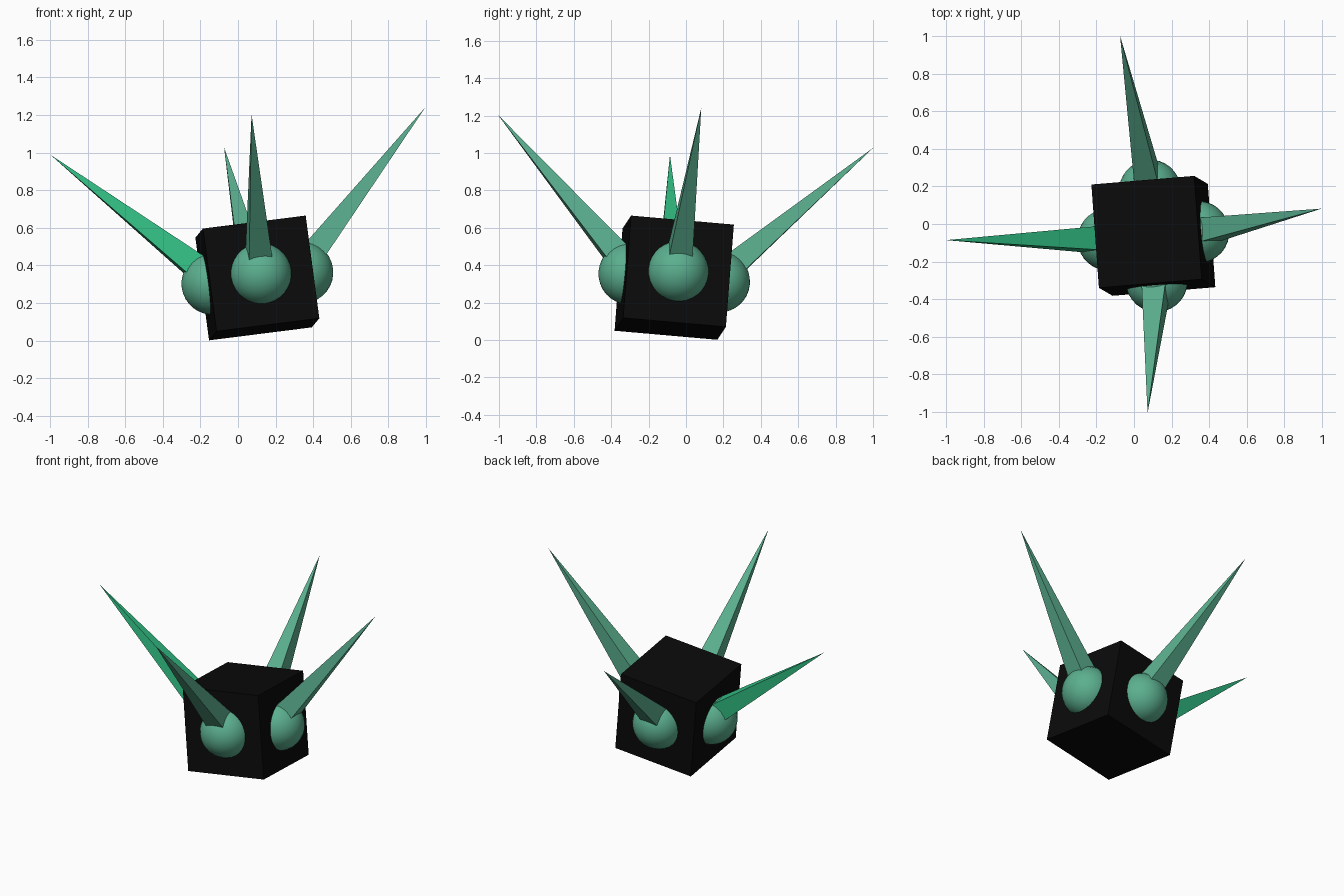
import bpy, bmesh, math
from mathutils import Vector, Matrix

if "Cube" in bpy.data.objects:
    bpy.data.objects.remove(bpy.data.objects["Cube"])

# Tilted frame of the whole model
ux = Vector((0.989, 0.083, 0.125)).normalized()
uz = ux.cross(Vector((-0.072, 0.993, -0.087))).normalized()
uy = uz.cross(ux)
tilt = Matrix((ux, uy, uz)).transposed().to_4x4()
frame = Matrix.Translation((0.103, -0.063, 0.333)) @ tilt


def material(name, rgb):
    m = bpy.data.materials.new(name)
    m.diffuse_color = (*rgb, 1)
    m.use_nodes = True
    m.node_tree.nodes["Principled BSDF"].inputs["Base Color"].default_value = m.diffuse_color
    return m


black = material("black", (0.003, 0.003, 0.003))
muted_green = material("muted green", (0.105, 0.43, 0.275))
bright_green = material("bright green", (0.032, 0.52, 0.23))


def add(name, bm, mat, matrix, smooth=False):
    mesh = bpy.data.meshes.new(name)
    for f in bm.faces:
        f.smooth = smooth
    bm.to_mesh(mesh)
    bm.free()
    mesh.materials.append(mat)
    ob = bpy.data.objects.new(name, mesh)
    bpy.context.collection.objects.link(ob)
    ob.matrix_world = matrix
    return ob


# Body cube
bm = bmesh.new()
bmesh.ops.create_cube(bm, size=0.553)
add("body", bm, black, frame)

# One ball joint and one square spike on each side
tip, base = Vector((1.01, 0, 0.792)), Vector((0.215, 0, 0))
length = (tip - base).length
pitch = math.atan2(tip.x - base.x, tip.z - base.z)
sides = [("right", 0), ("back", 90), ("left", 180), ("front", 270)]
for side, angle in sides:
    turn = frame @ Matrix.Rotation(math.radians(angle), 4, 'Z')

    bm = bmesh.new()
    bmesh.ops.create_uvsphere(bm, u_segments=32, v_segments=16, radius=0.165)
    add(side + "_ball", bm, muted_green,
        turn @ Matrix.Translation((0.242, 0, 0)), True)

    bm = bmesh.new()
    bmesh.ops.create_cone(bm, cap_ends=True, segments=4, radius1=0.103,
                          radius2=0, depth=length,
                          matrix=Matrix.Rotation(math.radians(45), 4, 'Z'))
    bmesh.ops.remove_doubles(bm, verts=bm.verts, dist=1e-5)
    # make sure the flat sides face along the axes
    v = min(bm.verts, key=lambda p: p.co.z).co
    off = math.radians(45) - math.atan2(v.y, v.x)
    bmesh.ops.rotate(bm, verts=bm.verts, matrix=Matrix.Rotation(off, 3, 'Z'))
    add(side + "_spike", bm, bright_green if side == "left" else muted_green,
        turn @ Matrix.Translation((tip + base) / 2)
        @ Matrix.Rotation(pitch, 4, 'Y'))
